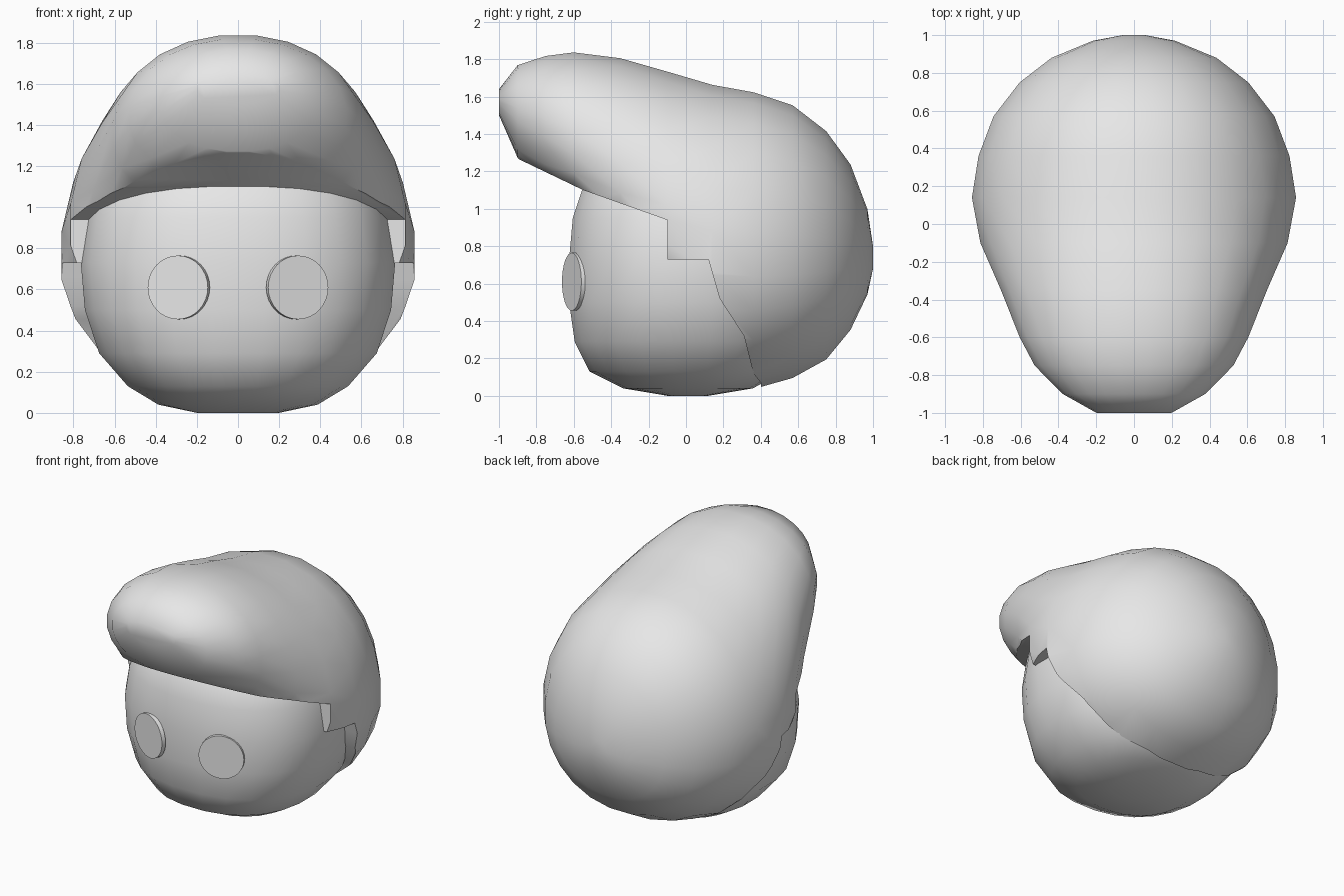
import bpy
import bmesh
from math import sin, cos, pi, radians
from mathutils import Matrix, Vector

if "Cube" in bpy.data.objects:
    bpy.data.objects.remove(bpy.data.objects["Cube"], do_unlink=True)

SIDES = 24

# Single plain colour shared by every part
grey = bpy.data.materials.new("light_grey")
grey.use_nodes = True
grey.diffuse_color = (0.8, 0.8, 0.8, 1)
grey.node_tree.nodes["Principled BSDF"].inputs["Base Color"].default_value = (0.8, 0.8, 0.8, 1)


def make_object(name, bm):
    """Turn a bmesh into a linked object with consistent normals."""
    bmesh.ops.recalc_face_normals(bm, faces=bm.faces)
    mesh = bpy.data.meshes.new(name)
    bm.to_mesh(mesh)
    bm.free()
    mesh.materials.append(grey)
    obj = bpy.data.objects.new(name, mesh)
    bpy.context.collection.objects.link(obj)
    return obj


def activate(obj):
    bpy.ops.object.select_all(action='DESELECT')
    obj.select_set(True)
    bpy.context.view_layer.objects.active = obj


def smooth(obj, angle):
    activate(obj)
    bpy.ops.object.shade_smooth_by_angle(angle=radians(angle))


def loft(name, rings):
    """Skin a list of equal-length point rings and cap both ends."""
    bm = bmesh.new()
    loops = [[bm.verts.new(point) for point in ring] for ring in rings]
    for lower, upper in zip(loops, loops[1:]):
        for i in range(SIDES):
            j = (i + 1) % SIDES
            bm.faces.new((lower[i], lower[j], upper[j], upper[i]))
    bm.faces.new(loops[0])
    bm.faces.new(loops[-1])
    return make_object(name, bm)


def oval(half_width, low, middle, high, power):
    """Superellipse whose two halves have different radii."""
    points = []
    for i in range(SIDES):
        angle = 2 * pi * (i + 0.5) / SIDES
        c, s = cos(angle), sin(angle)
        across = half_width * abs(c) ** (2 / power) * (1 if c > 0 else -1)
        reach = abs(s) ** (2 / power)
        along = middle + (high - middle) * reach if s > 0 else middle - (middle - low) * reach
        points.append((across, along))
    return points


# Head: horizontal rings (height, half width, front, back)
head_rings = [
    (0, .2, -.1, .12), (.04, .39, -.34, .36), (.13, .54, -.52, .53),
    (.29, .68, -.6, .62), (.5, .75, -.63, .68), (.73, .77, -.63, .7),
    (.95, .735, -.61, .7), (1.1, .68, -.56, .65), (1.3, .5, -.4, .5),
]
head = loft("head", [
    [(x, y, z) for x, y in oval(width, front, .03, back, 2.3)]
    for z, width, front, back in head_rings])
smooth(head, 50)

# Hair: upright rings from quiff to nape (depth, half width, bottom, widest height, top)
hair_rings = [
    (-1, .2, 1.5, 1.58, 1.64), (-.9, .38, 1.27, 1.5, 1.77),
    (-.75, .53, 1.12, 1.43, 1.82), (-.6, .61, .95, 1.35, 1.84),
    (-.35, .71, .7, 1.15, 1.81), (-.1, .82, .3, .9, 1.74),
    (.14, .865, .02, .75, 1.67), (.36, .83, .03, .74, 1.63),
    (.57, .75, .09, .74, 1.56), (.75, .61, .19, .74, 1.42),
    (.88, .44, .35, .74, 1.24), (.97, .22, .54, .74, 1),
    (1, .06, .68, .74, .8),
]
hair = loft("hair", [
    [(x, y, z) for x, z in oval(width, low, middle, high, 2.1)]
    for y, width, low, middle, high in hair_rings])

# Face opening: side profile pushed through the hair as a cutter
opening = [
    (-1.3, 1.46), (-.55, 1.1), (-.1, .94), (-.1, .73), (.12, .73),
    (.18, .52), (.31, .32), (.36, .12), (.4, .07), (.4, -1), (-1.3, -1),
]
bm = bmesh.new()
profile = bm.faces.new([bm.verts.new((-2, y, z)) for y, z in opening])
side = bmesh.ops.extrude_face_region(bm, geom=[profile])
moved = [v for v in side["geom"] if isinstance(v, bmesh.types.BMVert)]
bmesh.ops.translate(bm, verts=moved, vec=Vector((4, 0, 0)))
cutter = make_object("face_opening_cutter", bm)
cutter.hide_render = True

cut = hair.modifiers.new("face_opening", 'BOOLEAN')
cut.operation = 'DIFFERENCE'
cut.solver = 'EXACT'
cut.object = cutter
activate(hair)
bpy.ops.object.modifier_apply(modifier=cut.name)
bpy.data.objects.remove(cutter, do_unlink=True)
smooth(hair, 45)

# Eyes: thin round plates turned to follow the face
for name, sign in (("left_eye", 1), ("right_eye", -1)):
    bm = bmesh.new()
    bmesh.ops.create_cone(bm, cap_ends=True, segments=32, radius1=.155, radius2=.155, depth=.03)
    turn = Matrix.Rotation(sign * radians(19.5), 4, 'Z') @ Matrix.Rotation(radians(90), 4, 'X')
    place = Matrix.Translation((sign * .288, -.597, .61))
    bmesh.ops.transform(bm, matrix=place @ turn, verts=bm.verts)
    smooth(make_object(name, bm), 30)
